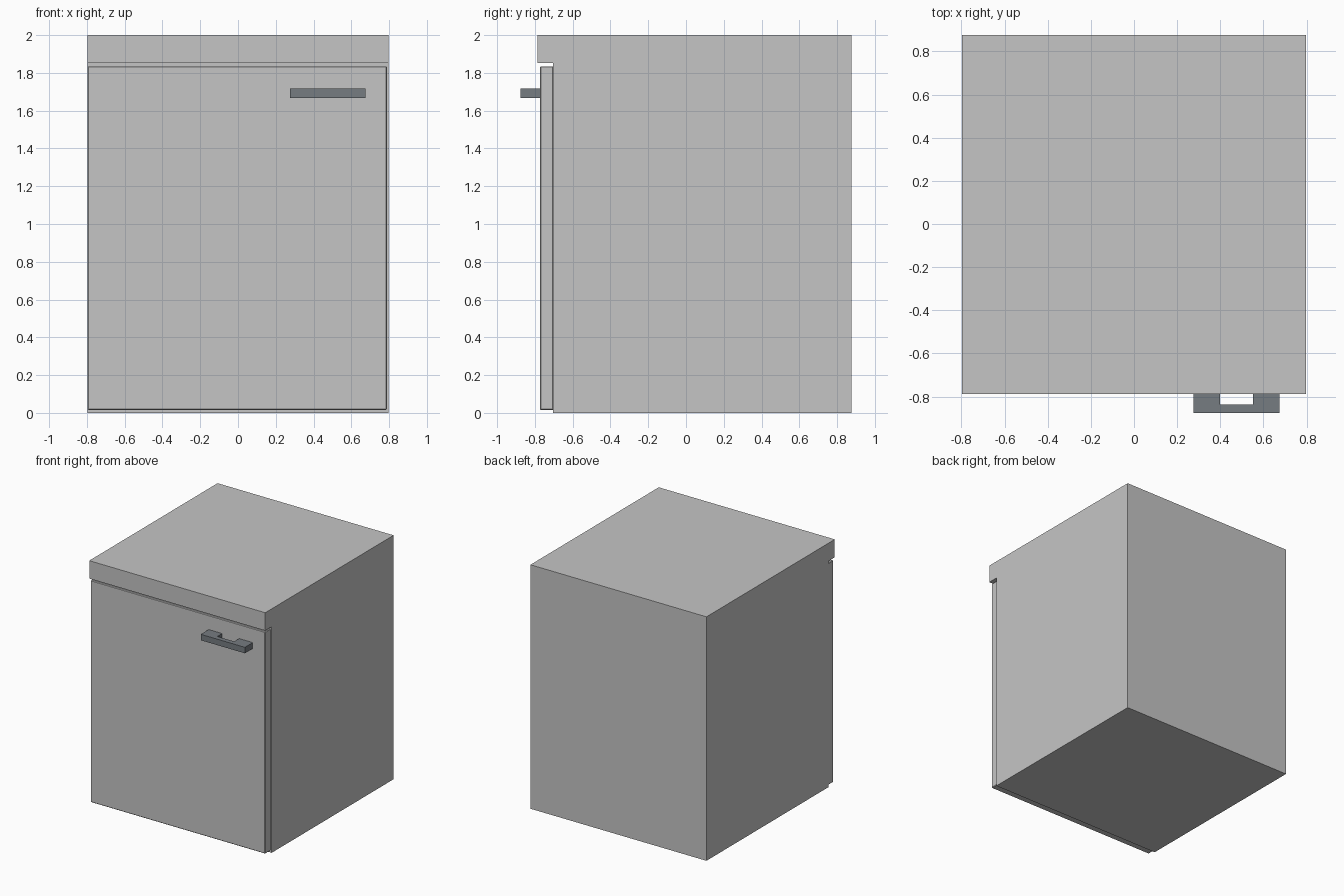
import bpy, bmesh

if "Cube" in bpy.data.objects:
    bpy.data.objects.remove(bpy.data.objects["Cube"])


def material(name, rgb):
    m = bpy.data.materials.new(name)
    m.diffuse_color = (*rgb, 1.0)
    m.use_nodes = True
    m.node_tree.nodes["Principled BSDF"].inputs["Base Color"].default_value = m.diffuse_color
    return m


def prism(name, points, to_3d, lo, hi, mat, bevel=0.0):
    """Extrude a closed 2D profile from lo to hi."""
    bm = bmesh.new()
    face = bm.faces.new([bm.verts.new(to_3d(a, b, lo)) for a, b in points])
    ext = bmesh.ops.extrude_face_region(bm, geom=[face])
    shift = to_3d(0, 0, hi - lo)
    bmesh.ops.translate(bm, vec=shift,
                        verts=[g for g in ext["geom"] if isinstance(g, bmesh.types.BMVert)])
    bmesh.ops.recalc_face_normals(bm, faces=bm.faces)
    mesh = bpy.data.meshes.new(name)
    bm.to_mesh(mesh)
    bm.free()
    mesh.materials.append(mat)
    obj = bpy.data.objects.new(name, mesh)
    bpy.context.collection.objects.link(obj)
    if bevel:
        mod = obj.modifiers.new("edge_bevel", "BEVEL")
        mod.width = bevel
        mod.segments = 1
    return obj


def along_x(y, z, x):
    return (x, y, z)


def along_z(x, y, z):
    return (x, y, z)


grey = material("cabinet_grey", (0.56, 0.56, 0.56))
steel = material("handle_steel", (0.18, 0.20, 0.22))

# Cabinet: side profile with the overhanging top lip
prism("cabinet_body",
      [(0.875, 0), (0.875, 2), (-0.787, 2), (-0.787, 1.853), (-0.703, 1.853), (-0.703, 0)],
      along_x, -0.798, 0.798, grey)

# Door: thin slab with slightly softened edges
prism("door",
      [(-0.702, 0.015), (-0.702, 1.835), (-0.773, 1.835), (-0.773, 0.015)],
      along_x, -0.796, 0.788, grey, bevel=0.005)

# Handle: U-shaped bar seen from above
prism("door_handle",
      [(0.275, -0.77), (0.275, -0.875), (0.675, -0.875), (0.675, -0.77),
       (0.552, -0.77), (0.552, -0.836), (0.398, -0.836), (0.398, -0.77)],
      along_z, 1.668, 1.717, steel)
